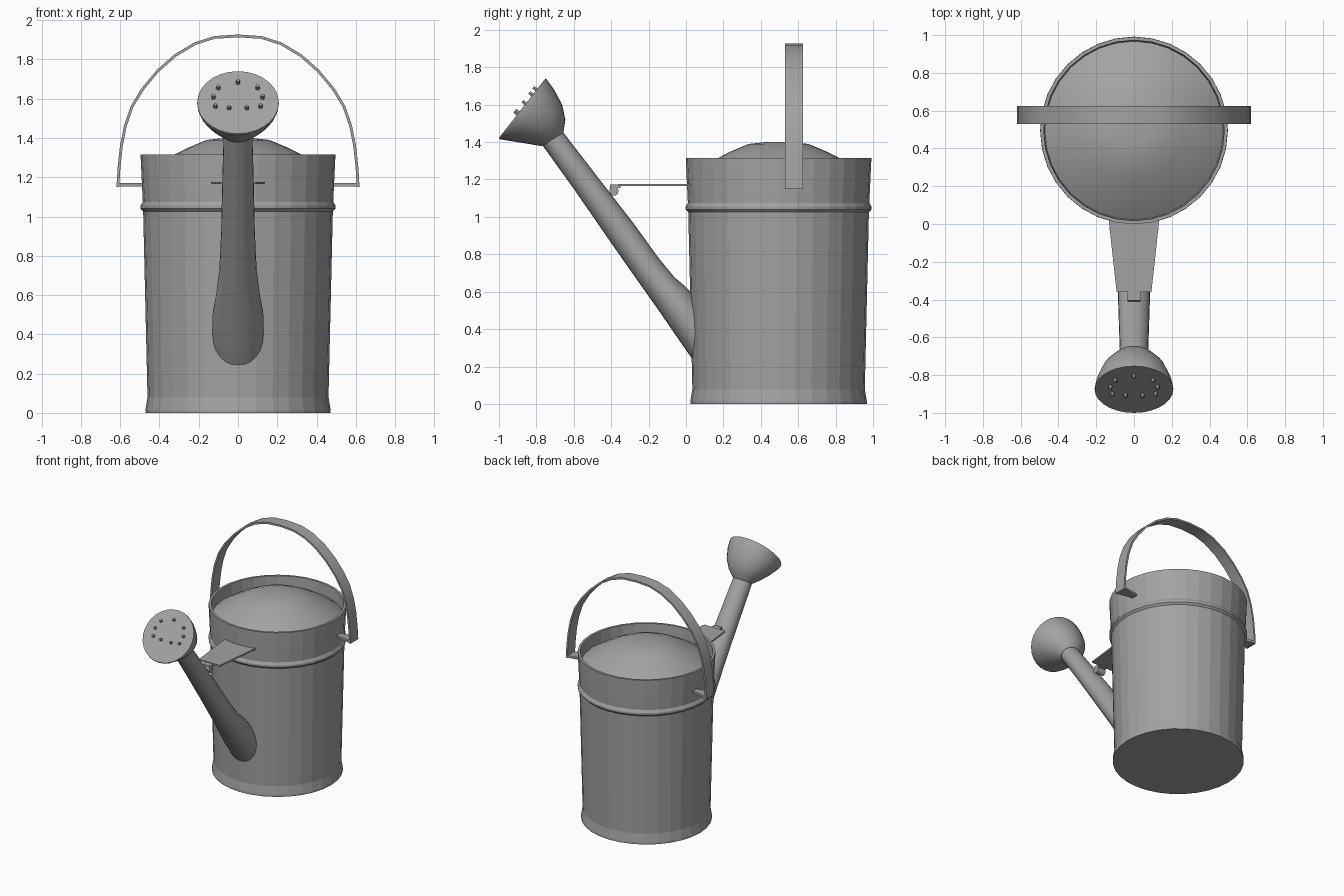
import bpy, bmesh, math
from mathutils import Vector

if "Cube" in bpy.data.objects:
    bpy.data.objects.remove(bpy.data.objects["Cube"])

metal = bpy.data.materials.new("galvanised grey")
metal.diffuse_color = (0.36, 0.365, 0.36, 1)
metal.use_nodes = True
metal.node_tree.nodes["Principled BSDF"].inputs["Base Color"].default_value = metal.diffuse_color
CY = 0.495  # centre of the can in y


def finish(name, bm, smooth=None):
    bmesh.ops.recalc_face_normals(bm, faces=bm.faces)
    me = bpy.data.meshes.new(name)
    bm.to_mesh(me)
    bm.free()
    me.materials.append(metal)
    ob = bpy.data.objects.new(name, me)
    bpy.context.collection.objects.link(ob)
    if smooth:
        bpy.ops.object.select_all(action='DESELECT')
        ob.select_set(True)
        bpy.context.view_layer.objects.active = ob
        bpy.ops.object.shade_smooth_by_angle(angle=math.radians(smooth))
    return ob


def loft(name, rings, smooth=None):
    """Skin closed rings of points and cap both ends."""
    bm = bmesh.new()
    vs = [[bm.verts.new(p) for p in r] for r in rings]
    n = len(vs[0])
    for a, b in zip(vs, vs[1:]):
        for i in range(n):
            j = (i + 1) % n
            bm.faces.new((a[i], a[j], b[j], b[i]))
    bm.faces.new(vs[0])
    bm.faces.new(vs[-1])
    return finish(name, bm, smooth)


def lathe(name, profile, n, smooth=None):
    return loft(name, [[(r * math.cos(2 * math.pi * i / n), CY + r * math.sin(2 * math.pi * i / n), z)
                        for i in range(n)] for r, z in profile], smooth)


def side_rings(sections, n=24):
    """Ellipses from (low y, low z, high y, high z, half width in x)."""
    out = []
    for y0, z0, y1, z1, w in sections:
        ring = []
        for i in range(n):
            a = 2 * math.pi * i / n
            t = 0.5 - 0.5 * math.cos(a)
            ring.append((w * math.sin(a), y0 + (y1 - y0) * t, z0 + (z1 - z0) * t))
        out.append(ring)
    return out


def plate(name, outline, z0, z1):
    return loft(name, [[(x, y, z) for x, y in outline] for z in (z0, z1)])


# can body with foot flare, raised bead and recessed rim
lathe("can_body", [(0.472, 0), (0.472, 0.015), (0.461, 0.08), (0.483, 1.025), (0.497, 1.04),
                   (0.497, 1.055), (0.485, 1.075), (0.496, 1.305), (0.496, 1.315), (0.478, 1.315),
                   (0.472, 1.22)], 32, 8)

# domed lid
lathe("lid", [(0.474, 1.205), (0.474, 1.225), (0.43, 1.255), (0.35, 1.302), (0.26, 1.348),
              (0.16, 1.39), (0.08, 1.399), (0.01, 1.401)], 24, 30)

# spout
loft("spout", side_rings([(0.13, 0.12, 0.16, 0.42, 0.12), (0.03, 0.245, 0.06, 0.56, 0.13),
                          (-0.05, 0.36, 0.0, 0.625, 0.13), (-0.16, 0.52, -0.06, 0.675, 0.112),
                          (-0.27, 0.675, -0.15, 0.785, 0.095), (-0.41, 0.875, -0.28, 0.965, 0.086),
                          (-0.60, 1.15, -0.47, 1.21, 0.08), (-0.78, 1.40, -0.67, 1.47, 0.073)]), 40)

# sprinkler rose
loft("rose", side_rings([(-0.77, 1.378, -0.655, 1.452, 0.075), (-0.83, 1.388, -0.645, 1.52, 0.125),
                         (-0.90, 1.40, -0.662, 1.60, 0.17), (-0.965, 1.41, -0.705, 1.68, 0.198),
                         (-0.995, 1.415, -0.745, 1.735, 0.208), (-1.0, 1.422, -0.752, 1.74, 0.208)], 28), 40)

# small nozzles on the rose face
face_c = Vector((0, -0.876, 1.581))
up = Vector((0, 0.248, 0.318)).normalized()
right = Vector((1, 0, 0))
out = Vector((0, -up.z, up.y))
spots = [(0, 0.125)]
for s in (-1, 1):
    spots += [(s * 0.1, 0.09), (s * 0.125, 0.03), (s * 0.115, -0.03), (s * 0.045, -0.04)]
for k, (u, v) in enumerate(spots):
    c = face_c + right * u + up * v
    loft(f"nozzle_{k}", [[c + out * d + r * (right * math.cos(i * math.pi / 3) + up * math.sin(i * math.pi / 3))
                          for i in range(6)] for d, r in ((-0.01, 0.013), (0.022, 0.009))])

# brace between can and spout, with its clip
plate("spout_brace", [(-0.135, 0.03), (0.135, 0.03), (0.092, -0.36), (-0.092, -0.36)], 1.165, 1.177)
plate("brace_tongue", [(-0.035, -0.35), (0.035, -0.35), (0.035, -0.405), (-0.035, -0.405)], 1.155, 1.172)
loft("brace_clip", [[(x, -0.385 + 0.025 * math.cos(i * math.pi / 5), 1.14 + 0.028 * math.sin(i * math.pi / 5))
                     for i in range(10)] for x in (-0.035, 0.035)], 40)

# bail handle: a flat strap swept over half an arch and mirrored
half = [(0.612, 1.15), (0.606, 1.25), (0.594, 1.36), (0.574, 1.46), (0.54, 1.56), (0.485, 1.65),
        (0.41, 1.74), (0.32, 1.82), (0.22, 1.88), (0.12, 1.912)]
path = [Vector(p) for p in half + [(0, 1.92)] + [(-x, z) for x, z in reversed(half)]]
rings = []
for i, p in enumerate(path):
    t = path[min(i + 1, len(path) - 1)] - path[max(i - 1, 0)]
    nrm = Vector((t.y, -t.x)).normalized() * 0.007
    a, b = p + nrm, p - nrm
    rings.append([(a.x, 0.53, a.y), (a.x, 0.626, a.y), (b.x, 0.626, b.y), (b.x, 0.53, b.y)])
loft("handle", rings, 30)

# tapered lugs joining the handle feet to the can
for s, side in ((-1, "left"), (1, "right")):
    plate(f"handle_lug_{side}", [(s * 0.615, 0.53), (s * 0.615, 0.626), (s * 0.47, 0.598), (s * 0.47, 0.558)],
          1.152, 1.17)
